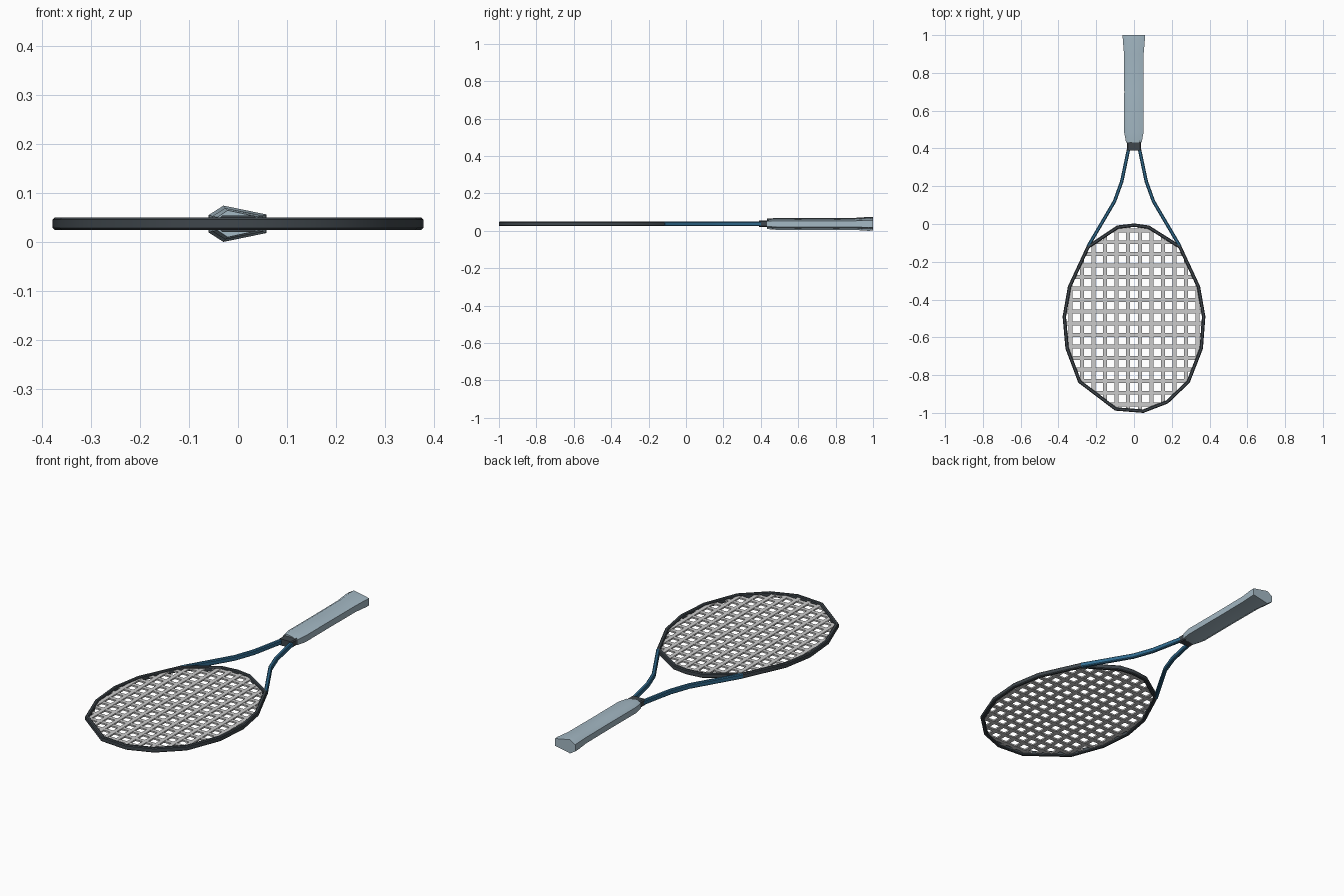
import bpy, bmesh
from mathutils import Vector

if "Cube" in bpy.data.objects:
    bpy.data.objects.remove(bpy.data.objects["Cube"])

ZC = 0.038  # mid height of the whole racket


def material(name, rgb):
    m = bpy.data.materials.new(name)
    m.diffuse_color = (*rgb, 1)
    m.use_nodes = True
    m.node_tree.nodes["Principled BSDF"].inputs["Base Color"].default_value = m.diffuse_color
    return m


DARK = material("dark_frame", (0.05, 0.062, 0.072))
BLUE = material("blue_throat", (0.03, 0.15, 0.28))
GRIP = material("grey_grip", (0.37, 0.48, 0.55))


def finish(name, bm, mat=None, angle=None):
    bmesh.ops.recalc_face_normals(bm, faces=bm.faces)
    me = bpy.data.meshes.new(name)
    bm.to_mesh(me)
    bm.free()
    ob = bpy.data.objects.new(name, me)
    bpy.context.collection.objects.link(ob)
    if mat:
        me.materials.append(mat)
    if angle:
        bpy.ops.object.select_all(action='DESELECT')
        ob.select_set(True)
        bpy.context.view_layer.objects.active = ob
        bpy.ops.object.shade_smooth_by_angle(angle=angle)
    return ob


def skin(rings, closed=False):
    bm = bmesh.new()
    vs = [[bm.verts.new(p) for p in r] for r in rings]
    n = len(vs[0])
    for i in range(len(vs) if closed else len(vs) - 1):
        a, b = vs[i], vs[(i + 1) % len(vs)]
        for k in range(n):
            bm.faces.new((a[k], a[(k + 1) % n], b[(k + 1) % n], b[k]))
    if not closed:
        bm.faces.new(vs[0])
        bm.faces.new(vs[-1])
    return bm


def sweep(path, profile, closed=False):
    """Mitred sweep of an (offset, height) profile along a flat path."""
    pts = [Vector(p) for p in path]
    rings = []
    for i, p in enumerate(pts):
        prev = pts[i - 1] if closed or i else None
        nxt = pts[(i + 1) % len(pts)] if closed or i < len(pts) - 1 else None
        d1 = (p - prev).normalized() if prev is not None else (nxt - p).normalized()
        d2 = (nxt - p).normalized() if nxt is not None else d1
        t = (d1 + d2).normalized()
        nrm = Vector((-t.y, t.x)) / max(t.dot(d1), 0.5)
        rings.append([(p.x + nrm.x * o, p.y + nrm.y * o, ZC + h) for o, h in profile])
    return skin(rings, closed)


def tube(w, h, c):
    return [(-w, -h + c), (-w, h - c), (-w + c, h), (w - c, h),
            (w, h - c), (w, -h + c), (w - c, -h), (-w + c, -h)]


# Head rim, counter-clockwise outer outline
outline = [(0, 0.003), (-0.09, -0.008), (-0.25, -0.115), (-0.35, -0.33),
           (-0.378, -0.49), (-0.363, -0.66), (-0.295, -0.84), (-0.10, -0.988),
           (0.05, -1.0), (0.18, -0.95), (0.295, -0.84), (0.365, -0.66),
           (0.378, -0.49), (0.35, -0.33), (0.25, -0.115), (0.08, -0.008)]
rim_profile = [(o + 0.009, h) for o, h in tube(0.009, 0.0125, 0.004)]
finish("head_rim", sweep(outline, rim_profile, True), DARK, 0.6)

# String bed: flat bars trimmed to the convex outline
bm = bmesh.new()


def bar(cx, cy, sx, sy, z):
    vs = bmesh.ops.create_cube(bm, size=1)["verts"]
    for v in vs:
        v.co = (cx + v.co.x * sx, cy + v.co.y * sy, z + v.co.z * 0.008)


PITCH, WIDTH = 0.0613, 0.021
for s in (-1, 1):
    for k in range(6):
        bar(s * (k + 0.5) * PITCH, -0.495, WIDTH, 1.1, ZC + 0.0005)
    for k in range(8):
        bar(0, -0.495 + s * (k + 0.5) * PITCH, 0.9, WIDTH, ZC - 0.0005)
for i, p in enumerate(outline):
    a, b = Vector(p), Vector(outline[(i + 1) % len(outline)])
    d = (b - a).normalized()
    out = Vector((d.y, -d.x, 0))
    bmesh.ops.bisect_plane(bm, geom=bm.verts[:] + bm.edges[:] + bm.faces[:],
                           plane_co=Vector((a.x, a.y, ZC)) - out * 0.009,
                           plane_no=out, clear_outer=True)
finish("strings", bm)

# Two throat arms
arm = [(0.243, -0.118), (0.103, 0.12), (0.065, 0.225), (0.028, 0.40)]
for side, s in (("left", -1), ("right", 1)):
    finish("throat_arm_" + side,
           sweep([(s * x, y) for x, y in arm], tube(0.009, 0.0125, 0.004)), BLUE, 0.6)

# Collar joining arms and handle
bm = sweep([(0, 0.39), (0, 0.45)], tube(0.037, 0.017, 0.005))
finish("collar", bm, DARK)

# Six-sided handle with tapered start and flared butt
section = [(-0.06, 0.018), (-0.03, 0.037), (0.058, 0.019),
           (0.058, -0.019), (-0.03, -0.037), (-0.06, -0.018)]
stations = [(0.432, 0.70, 0.74), (0.485, 0.87, 0.86), (0.70, 0.86, 0.86),
            (0.90, 0.88, 0.87), (0.975, 0.99, 1.0), (1.0, 1.0, 0.97)]
finish("handle", skin([[(x * sx, y, ZC + z * sz) for x, z in section]
                       for y, sx, sz in stations]), GRIP, 0.8)

# Rest the lowest point on the ground
bpy.context.view_layer.update()
low = min(v.co.z for o in bpy.data.objects for v in o.data.vertices)
for o in bpy.data.objects:
    for v in o.data.vertices:
        v.co.z -= low
